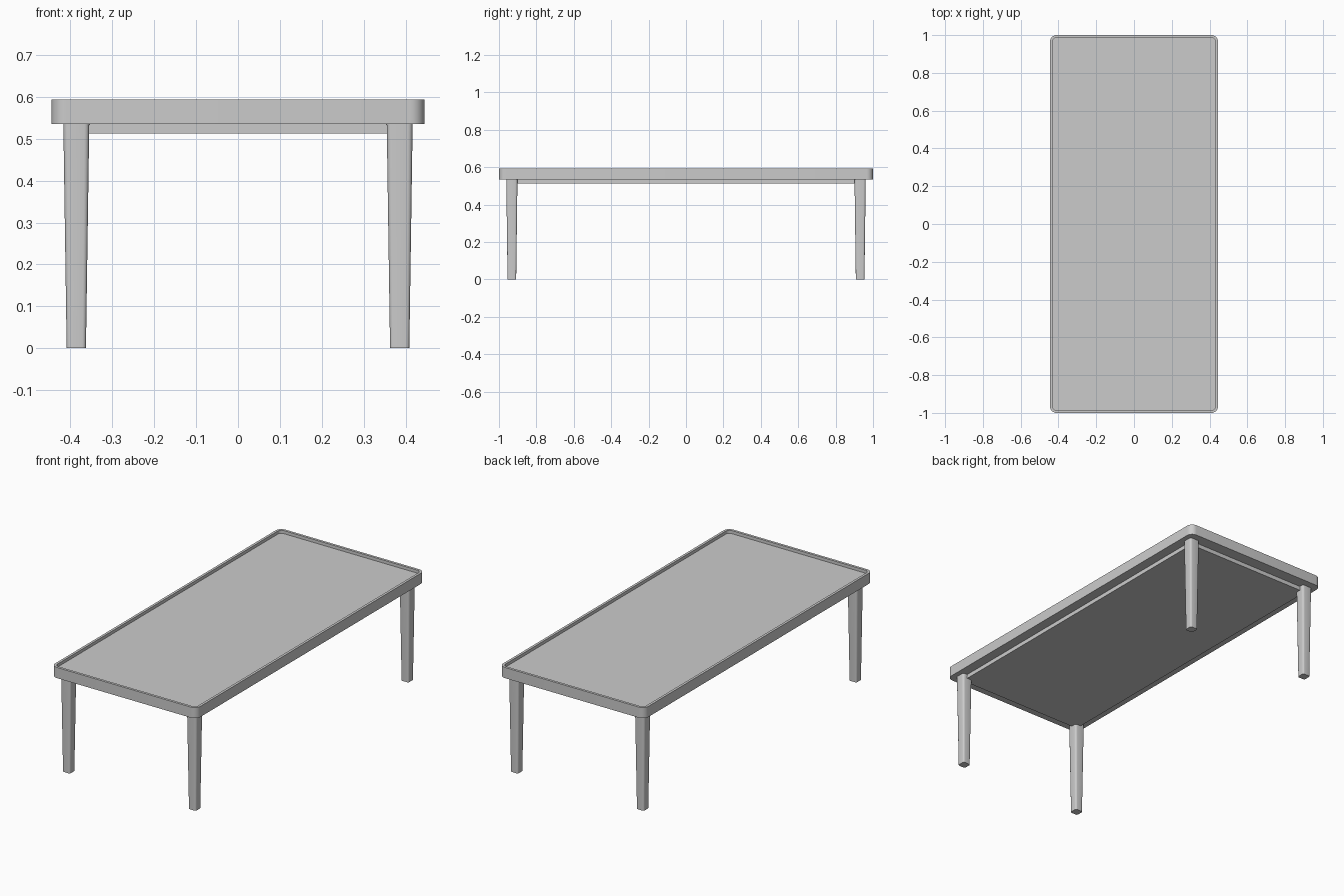
import bpy, bmesh, math

if "Cube" in bpy.data.objects:
    bpy.data.objects.remove(bpy.data.objects["Cube"])


def rounded_rect(hx, hy, r, seg):
    """Outline of a rounded rectangle, counter-clockwise."""
    pts = []
    for i, (sx, sy) in enumerate(((1, 1), (-1, 1), (-1, -1), (1, -1))):
        for k in range(seg + 1):
            a = math.pi / 2 * (i + k / seg)
            pts.append((sx * (hx - r) + r * math.cos(a),
                        sy * (hy - r) + r * math.sin(a)))
    return pts


def loft(name, sections, seg, at=(0, 0)):
    """Skin a list of (half_x, half_y, radius, z) sections and cap both ends."""
    bm = bmesh.new()
    rings = [[bm.verts.new((x, y, z)) for x, y in rounded_rect(hx, hy, r, seg)]
             for hx, hy, r, z in sections]
    n = len(rings[0])
    for a, b in zip(rings, rings[1:]):
        for i in range(n):
            j = (i + 1) % n
            bm.faces.new((a[i], a[j], b[j], b[i]))
    bm.faces.new(rings[0][::-1])
    bm.faces.new(rings[-1])
    bmesh.ops.recalc_face_normals(bm, faces=bm.faces)
    mesh = bpy.data.meshes.new(name)
    bm.to_mesh(mesh)
    bm.free()
    obj = bpy.data.objects.new(name, mesh)
    obj.location = (at[0], at[1], 0)
    bpy.context.collection.objects.link(obj)
    bpy.context.view_layer.objects.active = obj
    obj.select_set(True)
    bpy.ops.object.shade_smooth_by_angle(angle=math.radians(32))
    obj.select_set(False)
    return obj


# Tray-like top: outer wall, raised rim, recessed surface
loft("table_top", [(0.445, 1.0, 0.035, 0.535),
                   (0.445, 1.0, 0.035, 0.594),
                   (0.431, 0.986, 0.021, 0.594),
                   (0.431, 0.986, 0.021, 0.577)], 8)

# Inset slab under the top, running between the legs
bpy.ops.mesh.primitive_cube_add(size=1, location=(0, 0, 0.526))
slab = bpy.context.object
slab.name = "under_slab"
slab.scale = (0.78, 1.87, 0.028)
bpy.ops.object.transform_apply(location=False, rotation=False, scale=True)

# Four tapered legs with rounded corners
for y_name, sy in (("front", -1), ("back", 1)):
    for x_name, sx in (("left", -1), ("right", 1)):
        loft(f"{y_name}_{x_name}_leg", [(0.023, 0.023, 0.009, 0.0),
                                        (0.031, 0.030, 0.012, 0.54)],
             4, (sx * 0.386, sy * 0.931))
